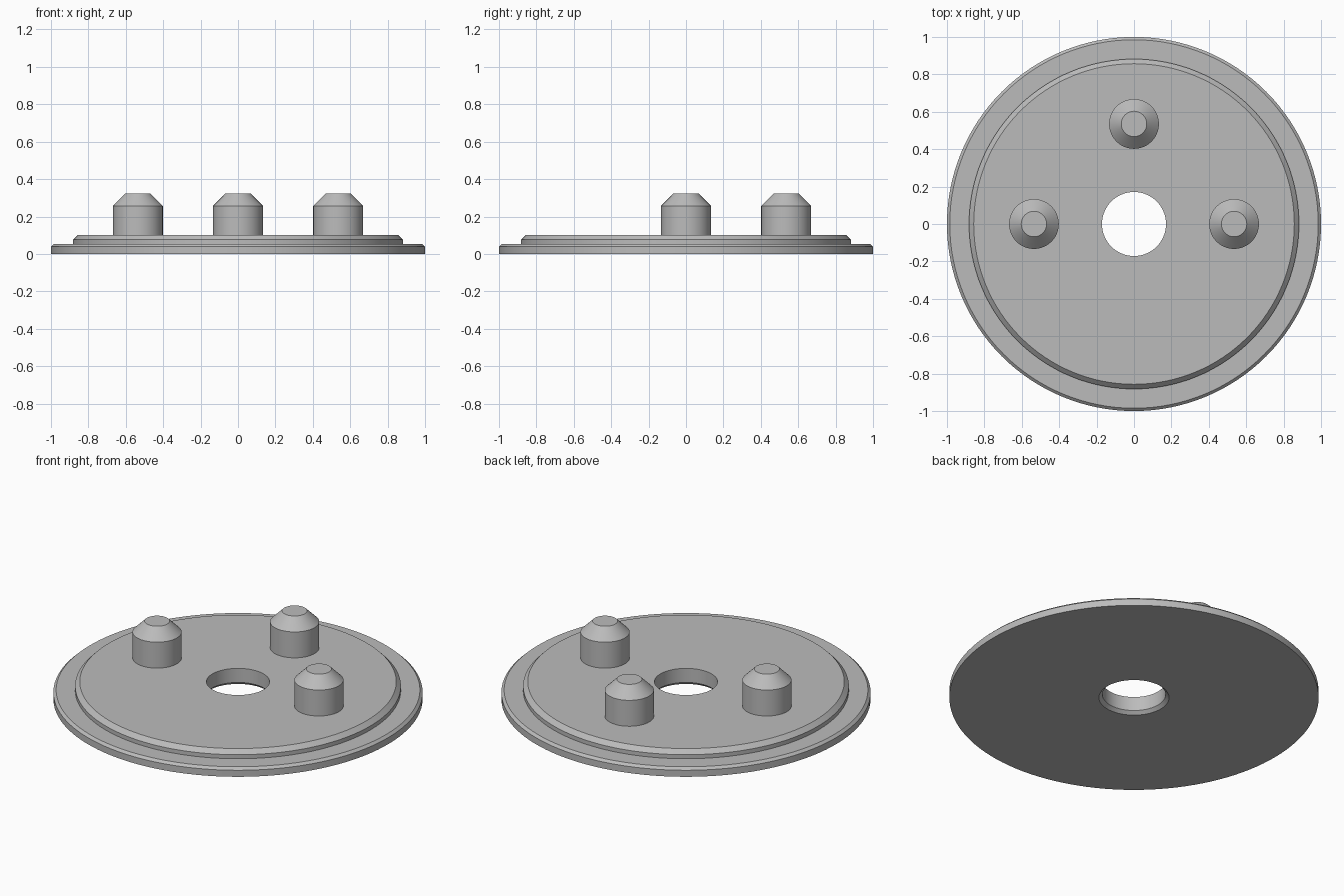
import bpy, bmesh, math
from mathutils import Matrix, Vector

cube = bpy.data.objects.get("Cube")
if cube:
    bpy.data.objects.remove(cube, do_unlink=True)

grey = bpy.data.materials.new("light grey metal")
grey.use_nodes = True
grey.diffuse_color = (0.5, 0.5, 0.5, 1)
grey.node_tree.nodes["Principled BSDF"].inputs["Base Color"].default_value = (0.5, 0.5, 0.5, 1)


def lathe(name, profile, steps, closed=False, location=(0, 0, 0)):
    """Revolve an (r, z) profile about the vertical axis."""
    bm = bmesh.new()
    verts = [bm.verts.new((r, 0, z)) for r, z in profile]
    edges = [bm.edges.new(pair) for pair in zip(verts, verts[1:])]
    if closed:
        edges.append(bm.edges.new((verts[-1], verts[0])))
    bmesh.ops.spin(bm, geom=verts + edges, cent=(0, 0, 0), axis=(0, 0, 1),
                   angle=math.tau, steps=steps)
    bmesh.ops.remove_doubles(bm, verts=bm.verts[:], dist=0.0001)
    bmesh.ops.recalc_face_normals(bm, faces=bm.faces[:])
    mesh = bpy.data.meshes.new(name)
    bm.to_mesh(mesh)
    bm.free()
    mesh.materials.append(grey)
    obj = bpy.data.objects.new(name, mesh)
    obj.location = location
    bpy.context.collection.objects.link(obj)
    bpy.ops.object.select_all(action="DESELECT")
    obj.select_set(True)
    bpy.context.view_layer.objects.active = obj
    bpy.ops.object.shade_smooth_by_angle(angle=math.radians(25))
    return obj


# Stepped plate with chamfered rims and a countersunk centre hole
plate = [(0.19, 0), (1, 0), (1, 0.039), (0.985, 0.053), (0.882, 0.053),
         (0.882, 0.077), (0.857, 0.102), (0.171, 0.102), (0.171, 0.018)]
lathe("stepped_plate", plate, 128, closed=True)

# Three chamfered pegs: right, back and left
peg = [(0, 0.1), (0.133, 0.1), (0.133, 0.257), (0.068, 0.322), (0, 0.322)]
for index, side in enumerate(("left", "back", "right")):
    spot = Matrix.Rotation(index * math.pi / 2, 3, "Z") @ Vector((0.535, 0, 0))
    lathe(side + "_peg", peg, 64, location=spot)
